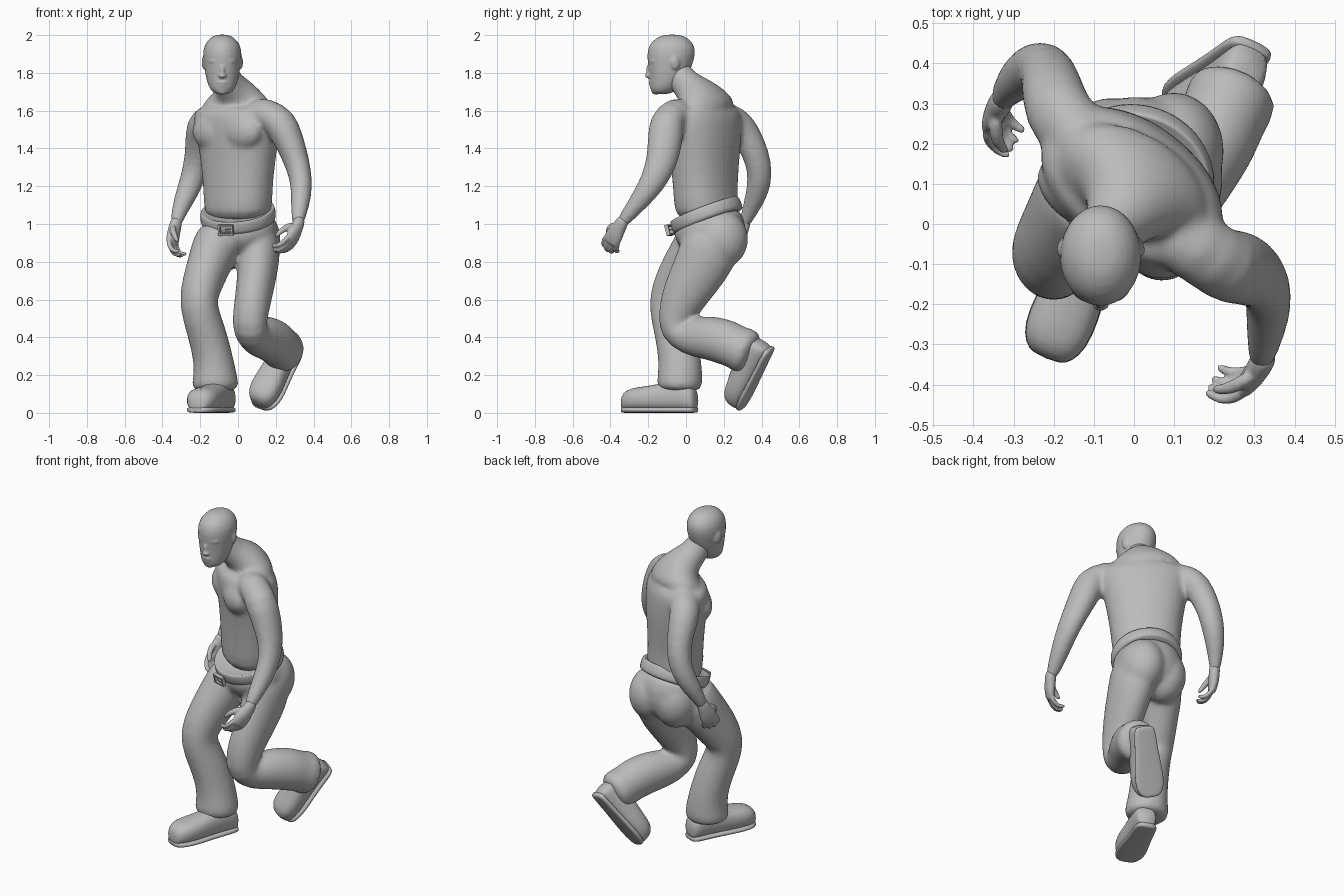
import bpy, bmesh
from math import sin, cos, pi, radians
from mathutils import Vector, Matrix

cube = bpy.data.objects.get("Cube")
if cube:
    bpy.data.objects.remove(cube, do_unlink=True)

grey = bpy.data.materials.new("plain grey")
grey.use_nodes = True
COLOUR = (0.5, 0.5, 0.5, 1)
grey.diffuse_color = COLOUR
for node in grey.node_tree.nodes:
    if node.type == 'BSDF_PRINCIPLED':
        node.inputs["Base Color"].default_value = COLOUR

X, Z = Vector((1, 0, 0)), Vector((0, 0, 1))


def power(value, exponent):
    return abs(value) ** exponent * (1 if value >= 0 else -1)


def tube(bm, points, side=X, axis=None, box=1.0, sides=16):
    """Loft closed rings through (x, y, z, half width, half depth)."""
    centres = [Vector(p[:3]) for p in points]
    rings = []
    for i, p in enumerate(points):
        t = axis or centres[min(i + 1, len(points) - 1)] - centres[max(i - 1, 0)]
        t = t.normalized()
        u = (side - t * side.dot(t)).normalized()
        v = t.cross(u)
        ring = []
        for k in range(sides):
            angle = 2 * pi * k / sides
            ring.append(bm.verts.new(centres[i] + u * p[3] * power(cos(angle), box)
                                     + v * p[-1] * power(sin(angle), box)))
        rings.append(ring)
    for low, high in zip(rings, rings[1:]):
        for k in range(sides):
            j = (k + 1) % sides
            bm.faces.new((low[k], low[j], high[j], high[k]))
    bm.faces.new(rings[0][::-1])
    bm.faces.new(rings[-1])


def ball(bm, centre, size, turn=0):
    matrix = (Matrix.Translation(centre) @ Matrix.Rotation(radians(turn), 4, 'Z')
              @ Matrix.Diagonal((*size, 1)))
    bmesh.ops.create_uvsphere(bm, u_segments=16, v_segments=10, radius=1, matrix=matrix)


def finish(bm, name, voxel=0, relax=4, subdivide=1):
    bmesh.ops.recalc_face_normals(bm, faces=bm.faces)
    mesh = bpy.data.meshes.new(name)
    bm.to_mesh(mesh)
    bm.free()
    mesh.materials.append(grey)
    obj = bpy.data.objects.new(name, mesh)
    bpy.context.collection.objects.link(obj)
    for face in mesh.polygons:
        face.use_smooth = subdivide > 0
    if subdivide:
        obj.modifiers.new("round", 'SUBSURF').levels = subdivide
        obj.modifiers["round"].render_levels = subdivide
    if voxel:
        blend = obj.modifiers.new("blend", 'REMESH')
        blend.mode = 'VOXEL'
        blend.voxel_size = voxel
        blend.use_smooth_shade = True
        soften = obj.modifiers.new("soften", 'SMOOTH')
        soften.factor = 0.5
        soften.iterations = relax
    return obj


# Bare upper body: twisted torso, neck and both arms blended together
across = Vector((0.8, -0.6, 0))
facing = Vector((-0.6, -0.8, 0))
body = bmesh.new()
tube(body, [(0, .115, 1, .19, .155), (0, .105, 1.12, .195, .15), (0, .1, 1.25, .205, .15),
            (0, .1, 1.4, .23, .16), (0, .09, 1.5, .25, .165), (-.01, .09, 1.58, .265, .16),
            (-.01, .09, 1.635, .23, .13)], across, axis=Z, box=.9)
# Sloping neck muscle and neck
tube(body, [(0, .1, 1.57, .23, .15), (0, .09, 1.635, .215, .135), (-.005, .07, 1.675, .15, .11),
            (-.025, .03, 1.715, .1, .09), (-.05, -.01, 1.75, .078, .08),
            (-.07, -.04, 1.8, .072, .078), (-.075, -.05, 1.84, .06, .06)], across)
for sign in (-1, 1):
    # Flat chest muscle
    chest = Vector((0, .09, 1.49)) + facing * .095 + across * sign * .1
    ball(body, chest, (.125, .075, .1), -37)
tube(body, [(.06, 0, 1.58, .085), (.16, -.06, 1.585, .095), (.225, -.105, 1.545, .095, .1),
            (.275, -.11, 1.43, .08, .095), (.315, -.13, 1.32, .068, .085),
            (.338, -.175, 1.22, .06, .072), (.332, -.24, 1.13, .056), (.322, -.305, 1.05, .042),
            (.315, -.355, .985, .03)])
tube(body, [(-.08, .17, 1.56, .085), (-.15, .225, 1.555, .09), (-.195, .285, 1.525, .088),
            (-.205, .35, 1.42, .076), (-.22, .39, 1.31, .07), (-.25, .39, 1.21, .066),
            (-.29, .36, 1.12, .055), (-.32, .325, 1.04, .038), (-.333, .3, .98, .03)])
finish(body, "torso_and_arms", 0.012, 12)

# Head with brow, nose, lips, chin and ears
HX = -.083
head = bmesh.new()
tube(head, [(HX, -.13, 1.685, .04, .048), (HX, -.115, 1.715, .07, .078),
            (HX, -.095, 1.77, .088, .1), (HX, -.085, 1.83, .098, .117),
            (HX, -.078, 1.9, .107, .133), (HX, -.076, 1.95, .097, .122),
            (HX, -.074, 1.985, .068, .087), (HX, -.074, 2.004, .03, .04)], axis=Z)
ball(head, (HX, -.195, 1.812), (.013, .018, .034))
ball(head, (HX, -.2, 1.785), (.023, .018, .013))
ball(head, (HX, -.18, 1.75), (.034, .02, .009))
ball(head, (HX, -.176, 1.734), (.03, .02, .01))
ball(head, (HX, -.16, 1.704), (.034, .024, .02))
for sign in (-1, 1):
    ball(head, (HX + sign * .038, -.175, 1.862), (.038, .02, .013), sign * 22)
    ball(head, (HX + sign * .096, -.055, 1.855), (.012, .026, .038), sign * 20)
finish(head, "head", 0.0065, 5)
for sign, label in ((-1, "right"), (1, "left")):
    eye = bmesh.new()
    ball(eye, (HX + sign * .037, -.168, 1.838), (.017, .016, .009), sign * 20)
    finish(eye, label + "_eye")


# Relaxed hands with curled fingers
def hand(name, wrist, along, palm, flip, size):
    wrist, d = Vector(wrist), Vector(along).normalized()
    n = Vector(palm)
    n = (n - d * n.dot(d)).normalized()
    a = n.cross(d) * flip

    def place(forward, sideways, inward, *radii):
        spot = wrist + (d * forward + a * sideways + n * inward) * size
        return (*spot, *(r * size for r in radii))

    bm = bmesh.new()
    tube(bm, [place(-.05, 0, 0, .024, .024), place(-.015, 0, 0, .034, .029),
              place(.02, 0, 0, .037, .028), place(.05, 0, 0, .046, .026),
              place(.09, 0, .005, .046, .022), place(.105, 0, .008, .04, .016)], a)
    for k in range(4):
        s = .033 - k * .022
        reach = (.94, 1, .96, .84)[k]
        tube(bm, [place(.08, s, .005, .014), place(.115 * reach, s * 1.1, .012, .014),
                  place(.145 * reach, s * 1.1, .03, .013),
                  place(.158 * reach, s, .056, .012), place(.152 * reach, s, .08, .009)],
             a + d * .1, sides=8)
    tube(bm, [place(.01, .025, .005, .018), place(.045, .05, .025, .018),
              place(.08, .055, .05, .014), place(.105, .045, .068, .01)], n, sides=8)
    finish(bm, name, 0.006, 2)


hand("left_hand", (.315, -.35, .99), (-.3, -.48, -.8), (-.85, .45, .1), 1, 1.1)
hand("right_hand", (-.333, .3, .985), (-.2, -.36, -.88), (.8, -.5, 0), -1, 1.1)

# Trousers: pelvis, seat, planted right leg and trailing left leg
hip_side = Vector((.94, -.34, 0))
trousers = bmesh.new()
tube(trousers, [(0, .1, 1.06, .195, .185), (.01, .13, .97, .205, .2),
                (.01, .14, .88, .195, .185), (.01, .12, .81, .12, .12)], hip_side)
ball(trousers, (.1, .18, .92), (.13, .155, .16))
ball(trousers, (-.06, .18, .91), (.13, .14, .16))
tube(trousers, [(-.08, .1, .98, .12, .14), (-.115, .08, .88, .135, .15),
                (-.16, .005, .77, .115, .14), (-.205, -.07, .64, .108, .125),
                (-.21, -.09, .56, .1, .112), (-.17, -.06, .44, .105, .112),
                (-.135, -.035, .31, .106, .115), (-.122, -.03, .21, .115, .12),
                (-.12, -.035, .15, .13, .125), (-.12, -.035, .11, .115, .11)])
tube(trousers, [(.1, .14, .97, .115, .15), (.11, .13, .87, .12, .165),
                (.105, .075, .76, .11, .15), (.085, -.005, .63, .1, .128),
                (.065, -.05, .52, .097, .105), (.06, -.055, .44, .092, .1),
                (.085, .01, .405, .095, .105), (.145, .12, .4, .11, .12),
                (.2, .215, .375, .115, .125), (.225, .27, .345, .108, .115),
                (.24, .31, .33, .12, .13), (.262, .36, .305, .105, .11)])
finish(trousers, "trousers", 0.012, 12)

# Belt, tilted low at the front, with a loose upper lip
belt = bmesh.new()
tilt = Vector((-.1, -.38, 1)).normalized()
middle = Vector((0, .108, 1.045))
tube(belt, [(*(middle + tilt * h), .2 + r, .196 + r)
            for h, r in ((-.038, -.014), (-.034, -.001), (0, .003), (.034, -.002),
                         (.038, -.01), (.02, -.03))], hip_side, axis=tilt, sides=32)
finish(belt, "belt")

# Buckle: a square frame with a tongue
buckle = bmesh.new()
frame = (Matrix.Translation((-.065, -.087, .968)) @ Matrix.Rotation(radians(-18), 4, 'Z')
         @ Matrix.Rotation(radians(15), 4, 'X'))
for x, z, width, height in ((0, .024, .08, .01), (0, -.024, .08, .01), (-.036, 0, .01, .05),
                            (.036, 0, .01, .05), (.018, 0, .04, .008)):
    bmesh.ops.create_cube(buckle, size=1, matrix=frame @ Matrix.Translation((x, 0, z))
                          @ Matrix.Diagonal((width, .02, height, 1)))
finish(buckle, "belt_buckle", subdivide=0)


# Heavy shoes, each an upper and a flat sole
def shoe(name, heel, toe, up):
    heel, toe = Vector(heel), Vector(toe)
    d = toe - heel
    up = Vector(up)
    up = (up - d * up.dot(d) / d.length_squared).normalized()
    side = d.cross(up).normalized()
    upper, sole = bmesh.new(), bmesh.new()
    outline = [(0, .045, .05), (.06, .062, .07), (.22, .066, .085), (.45, .072, .074),
               (.68, .086, .066), (.86, .084, .062), (.96, .062, .052), (1, .035, .035)]
    tube(upper, [(*(heel + d * t + up * (h + .01)), w, h) for t, w, h in outline],
         side, axis=d, box=.8)
    tube(sole, [(*(heel + d * t + up * .016), w + .001, .016)
                for t, w, h in outline], side, axis=d, box=.6)
    finish(upper, name + "_upper")
    finish(sole, name + "_sole")


shoe("right_shoe", (-.055, .055, 0), (-.22, -.335, 0), Z)
shoe("left_shoe", (.305, .46, .335), (.118, .3, .015), (-.2, -.8, .5))
